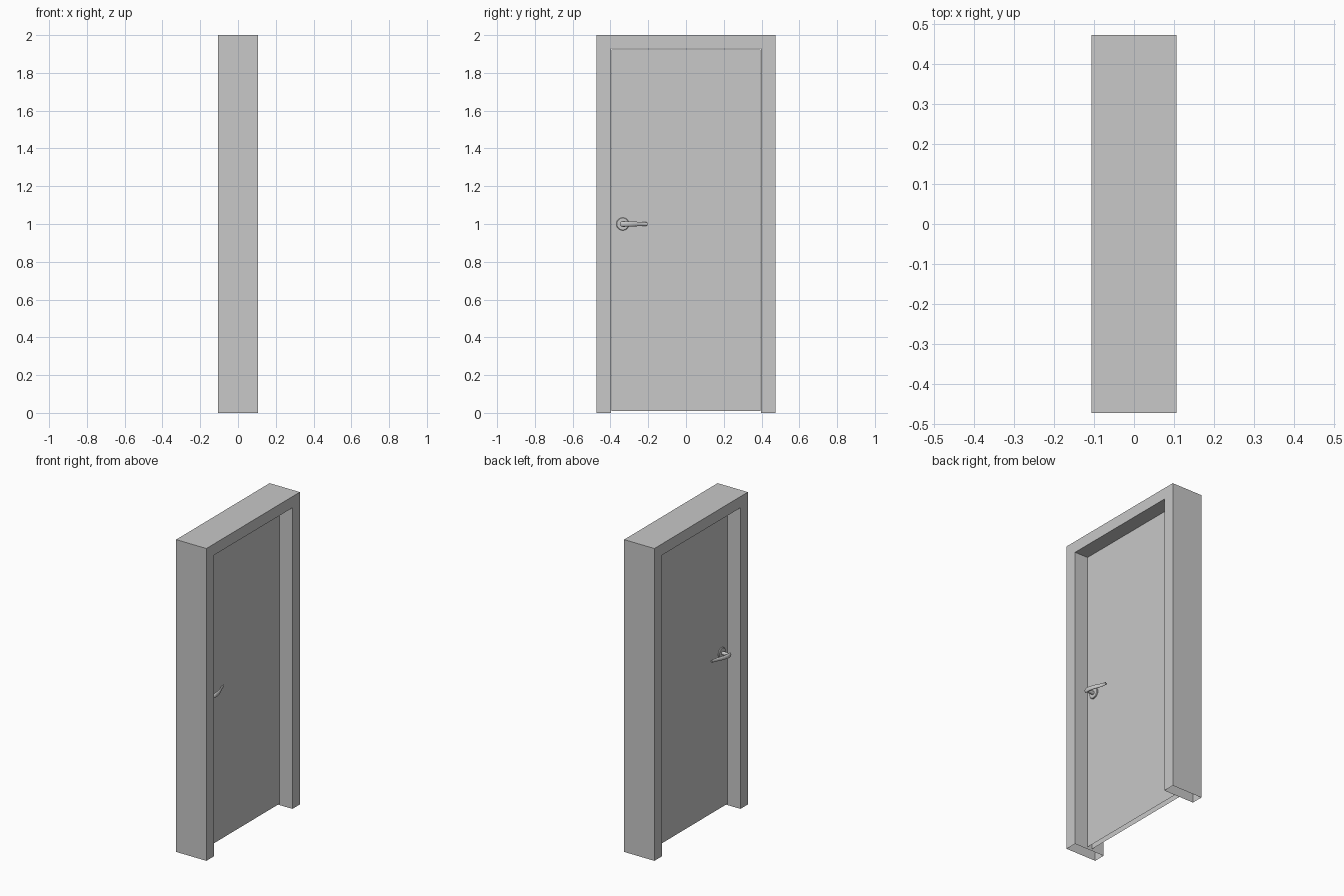
import bpy, bmesh, math
from mathutils import Vector

cube = bpy.data.objects.get("Cube")
if cube:
    bpy.data.objects.remove(cube, do_unlink=True)

grey = bpy.data.materials.new("plain_grey")
grey.use_nodes = True
COLOUR = (0.58, 0.58, 0.58, 1)
grey.diffuse_color = COLOUR
grey.node_tree.nodes["Principled BSDF"].inputs["Base Color"].default_value = COLOUR

DEPTH, HALF_W, HEIGHT = 0.107, 0.473, 2.0     # frame half depth, half width, height
OPEN_W, OPEN_H = 0.398, 1.928                 # opening half width and height
LEAF = 0.017                                  # half thickness of the door leaf
AXIS_Y, AXIS_Z = -0.335, 1.0                  # handle spindle


def finish(name, bm, smooth=False):
    bmesh.ops.recalc_face_normals(bm, faces=bm.faces)
    mesh = bpy.data.meshes.new(name)
    bm.to_mesh(mesh)
    bm.free()
    mesh.materials.append(grey)
    obj = bpy.data.objects.new(name, mesh)
    bpy.context.collection.objects.link(obj)
    if smooth:
        bpy.ops.object.select_all(action="DESELECT")
        obj.select_set(True)
        bpy.context.view_layer.objects.active = obj
        bpy.ops.object.shade_smooth_by_angle(angle=math.radians(40))
    return obj


def slab(name, outline, half):
    """Extrude a (y, z) outline through x, leaving the underside open."""
    bm = bmesh.new()
    face = bm.faces.new([bm.verts.new((-half, y, z)) for y, z in outline])
    moved = bmesh.ops.extrude_face_region(bm, geom=[face], use_keep_orig=True)["geom"]
    bmesh.ops.translate(bm, vec=(2 * half, 0, 0),
                        verts=[v for v in moved if isinstance(v, bmesh.types.BMVert)])
    bmesh.ops.recalc_face_normals(bm, faces=bm.faces)
    low = min(z for y, z in outline)
    under = [f for f in bm.faces if all(abs(v.co.z - low) < 1e-4 for v in f.verts)]
    bmesh.ops.delete(bm, geom=under, context="FACES")
    return finish(name, bm)


def loft(name, rings, sides):
    """Skin elliptical rings (centre, side axis, up axis), then mirror in x."""
    bm = bmesh.new()
    loops = []
    for centre, side, up in rings:
        angles = [math.tau * i / sides for i in range(sides)]
        loops.append([bm.verts.new(centre + side * math.cos(a) + up * math.sin(a))
                      for a in angles])
    for a, b in zip(loops, loops[1:]):
        for i in range(sides):
            j = (i + 1) % sides
            bm.faces.new((a[i], a[j], b[j], b[i]))
    bm.faces.new(loops[0])
    bm.faces.new(loops[-1])
    obj = finish(name, bm, smooth=True)
    mirror = obj.modifiers.new("other_side", "MIRROR")
    mirror.use_axis[0] = True
    return obj


def turned(name, profile, sides):
    """Round part on the spindle axis from (height above leaf, radius) pairs."""
    return loft(name, [(Vector((LEAF + h, AXIS_Y, AXIS_Z)),
                        Vector((0, r, 0)), Vector((0, 0, r))) for h, r in profile], sides)


# Frame: two jambs and a head
slab("door_frame", [(-HALF_W, 0), (-HALF_W, HEIGHT), (HALF_W, HEIGHT), (HALF_W, 0),
                    (OPEN_W, 0), (OPEN_W, OPEN_H), (-OPEN_W, OPEN_H), (-OPEN_W, 0)], DEPTH)

# Door leaf, with a small gap all round
w, top = OPEN_W - 0.003, OPEN_H - 0.003
slab("door_leaf", [(-w, 0.01), (-w, top), (w, top), (w, 0.01)], LEAF)

# Handles on both sides: rose, spindle and curved lever
turned("handle_rose", [(0, 0.034), (0.005, 0.034), (0.008, 0.031)], 32)
turned("handle_spindle", [(0.006, 0.011), (0.058, 0.011)], 20)

# Lever stations: y, height above leaf, half thickness, half height
stations = [(-0.348, 0.056, 0.003, 0.007), (-0.345, 0.056, 0.006, 0.012),
            (-0.335, 0.057, 0.008, 0.015), (-0.310, 0.056, 0.008, 0.014),
            (-0.285, 0.050, 0.007, 0.013), (-0.260, 0.040, 0.006, 0.012),
            (-0.240, 0.031, 0.006, 0.011), (-0.220, 0.025, 0.005, 0.010),
            (-0.204, 0.023, 0.005, 0.009)]
rings = []
for i, (y, h, t, tall) in enumerate(stations):
    before, after = stations[max(i - 1, 0)], stations[min(i + 1, len(stations) - 1)]
    along = Vector((after[1] - before[1], after[0] - before[0], 0)).normalized()
    rings.append((Vector((LEAF + h, y, AXIS_Z)),
                  Vector((along.y, -along.x, 0)) * t, Vector((0, 0, tall))))
loft("handle_lever", rings, 16)
